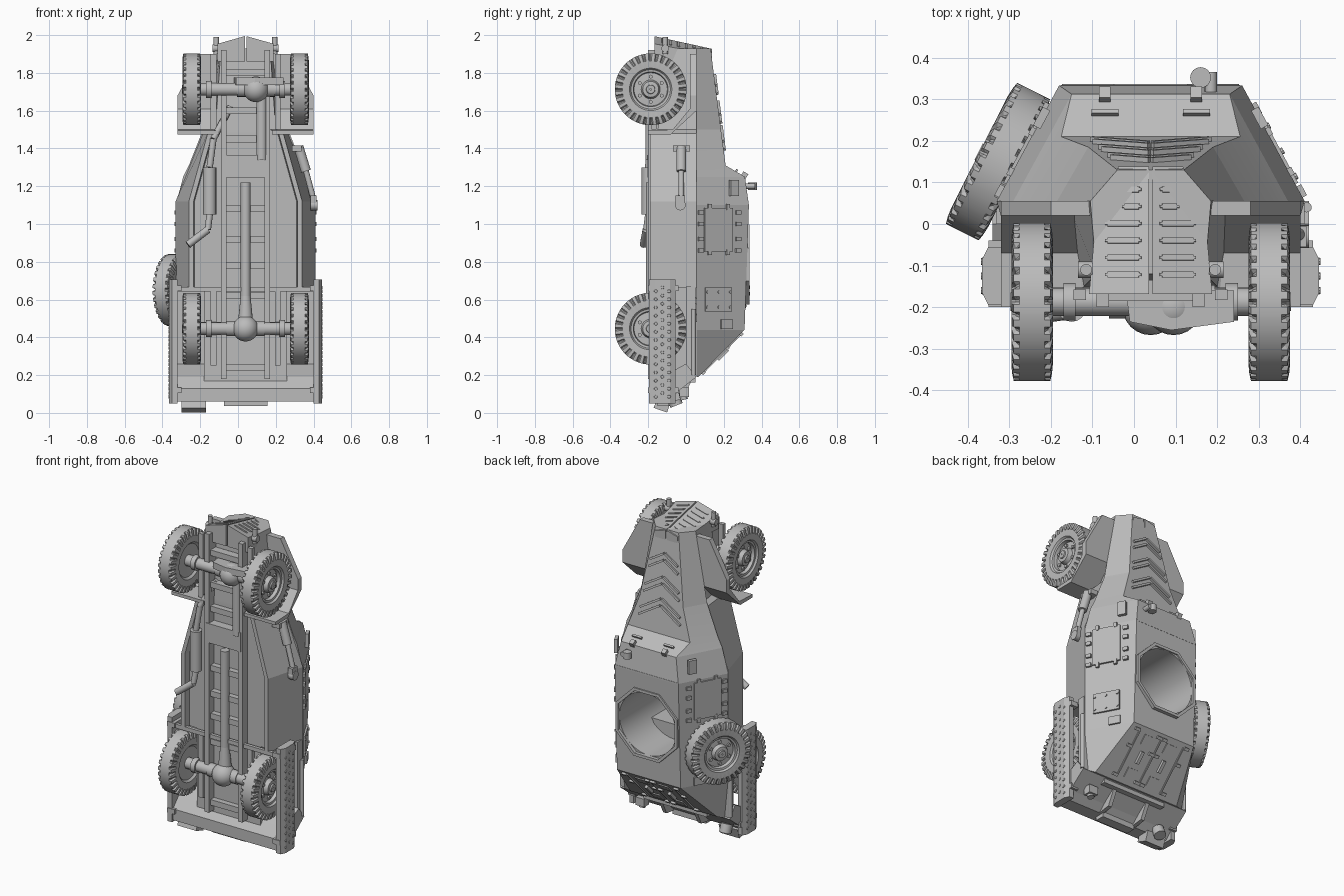
import bpy, bmesh, math
from mathutils import Matrix, Vector

CUBE = bpy.data.objects.get("Cube")
if CUBE:
    bpy.data.objects.remove(CUBE)

CX = 0.04  # vehicle centreline
paint = bpy.data.materials.new("grey_paint")
paint.use_nodes = True
paint.diffuse_color = (0.5, 0.5, 0.5, 1)
paint.node_tree.nodes["Principled BSDF"].inputs["Base Color"].default_value = (0.5, 0.5, 0.5, 1)


def finish(bm, name, smooth=False):
    bmesh.ops.recalc_face_normals(bm, faces=bm.faces)
    mesh = bpy.data.meshes.new(name)
    bm.to_mesh(mesh)
    bm.free()
    mesh.materials.append(paint)
    ob = bpy.data.objects.new(name, mesh)
    ob.location.x = CX
    bpy.context.collection.objects.link(ob)
    bpy.ops.object.select_all(action='DESELECT')
    ob.select_set(True)
    bpy.context.view_layer.objects.active = ob
    if smooth:
        bpy.ops.object.shade_smooth_by_angle(angle=math.radians(28))
    return ob


def frame(origin, u, n):
    """Placement whose local x runs along u and local z along n."""
    u, n = Vector(u).normalized(), Vector(n).normalized()
    v = n.cross(u).normalized()
    n = u.cross(v)
    return Matrix.Translation(origin) @ Matrix((u, v, n)).transposed().to_4x4()


def boxes(name, items):
    bm = bmesh.new()
    for m, size in items:
        if not isinstance(m, Matrix):
            m = Matrix.Translation(m)
        bmesh.ops.create_cube(bm, size=1, matrix=m @ Matrix.Diagonal((*size, 1)))
    return finish(bm, name)


def rods(name, items, seg=16):
    bm = bmesh.new()
    for a, b, r, *r2 in items:
        a, b = Vector(a), Vector(b)
        m = Matrix.Translation((a + b) / 2) @ (b - a).to_track_quat('Z', 'Y').to_matrix().to_4x4()
        bmesh.ops.create_cone(bm, cap_ends=True, segments=seg, radius1=r, radius2=r2[0] if r2 else r,
                              depth=(b - a).length, matrix=m)
    return finish(bm, name, True)


def loft(name, rings, closed=False, smooth=False):
    bm = bmesh.new()
    vs = [[bm.verts.new(p) for p in ring] for ring in rings]
    n = len(vs[0])
    for k in range(len(vs) - (0 if closed else 1)):
        a, b = vs[k], vs[(k + 1) % len(vs)]
        for i in range(n):
            bm.faces.new((a[i], a[(i + 1) % n], b[(i + 1) % n], b[i]))
    if not closed:
        bm.faces.new(vs[0])
        bm.faces.new(vs[-1])
    return finish(bm, name, smooth)


# Hull: faceted upper armour and tapered lower tub with a recessed belly
BELT = 0.055
upper = [(1.93, .145, .08, .13), (1.5, .225, .15, .185), (1.31, .30, .215, .21),
         (1.25, .33, .19, .312), (1.1, .37, .22, .333), (.44, .37, .22, .31), (.19, .345, .3, .065)]
lower = [(1.93, .145, .13, -.12), (1.5, .2, .16, -.15), (1.48, .225, .2, -.19),
         (1.12, .37, .3, -.19), (.66, .37, .3, -.19)]
hull = loft("upper_hull", [[(b, BELT, z), (r, y, z), (-r, y, z), (-b, BELT, z)] for z, b, r, y in upper])
tub_rings = []
for z, b, f, y in lower:
    side_pts = [(b, BELT), (f, y), (f - .025, y), (f - .03, max(y, -.15))]
    tub_rings.append([(x, v, z) for x, v in side_pts] + [(-x, v, z) for x, v in reversed(side_pts)])
tub = loft("lower_hull", tub_rings)

# Round turret opening
HZ = 0.785
cutter = rods("turret_cutter", [((0, -.12, HZ), (0, .5, HZ), .195)], seg=64)
cutter.hide_render = True
for ob in (hull, tub):
    bpy.context.view_layer.objects.active = ob
    mod = ob.modifiers.new("opening", 'BOOLEAN')
    mod.operation, mod.solver, mod.object = 'DIFFERENCE', 'EXACT', cutter
    bpy.ops.object.modifier_apply(modifier=mod.name)
    bpy.ops.object.select_all(action='DESELECT')
    ob.select_set(True)
    bpy.ops.object.shade_smooth_by_angle(angle=math.radians(7))
bpy.data.objects.remove(cutter)


def ring(r, y, n):
    turns = [2 * math.pi * (i + .5) / n for i in range(n)]
    return [(r * math.cos(a), y, HZ + r * math.sin(a)) for a in turns]


loft("turret_rim", [ring(.230, .30, 8), ring(.230, .337, 8), ring(.211, .337, 8), ring(.211, .30, 8)], closed=True)

# Rear body: floor between the wheels, wheel-arch roof, sill and bumper tail
boxes("rear_floor", [((0, -.05, .42), (.44, .20, .52)), ((0, .025, .43), (.74, .05, .48)),
                     ((0, -.18, .655), (.73, .02, .025))])
tail = [(.055, .19), (-.06, .10), (-.10, .06), (-.185, .06), (-.185, .13), (-.13, .19), (0, .26)]
loft("tail", [[(x, y, z) for y, z in tail] for x in (-.38, .38)])

# Front mudguards: bent plates with the front outer corner cut away
guard = [(.055, 1.9), (.055, 1.6), (-.08, 1.475), (-.2, 1.475), (-.2, 1.495), (-.07, 1.5), (.02, 1.61), (.02, 1.9)]
for s in (-1, 1):
    ob = loft("front_mudguard", [[(s * x, y, z) for y, z in guard] for x in (.14, .36)])
    bm = bmesh.new()
    bm.from_mesh(ob.data)
    cut = bmesh.ops.bisect_plane(bm, geom=bm.verts[:] + bm.edges[:] + bm.faces[:], plane_co=(s * .36, 0, 1.68),
                                 plane_no=(s * .22, 0, .12), clear_outer=True)
    bmesh.ops.holes_fill(bm, edges=[e for e in cut["geom_cut"] if isinstance(e, bmesh.types.BMEdge)])
    bm.to_mesh(ob.data)
    bm.free()


# Pointed grille of two panels with raised rounded slots
def nose_z(x, y):
    return 1.93 + (.13 - y) * .22 - abs(x) * .28


half = [(.004, .138), (.078, .138), (.105, .05), (.13, .03), (.148, -.168), (.004, -.168)]
slots = []
for s in (-1, 1):
    loft("grille_panel", [[(s * x, y, 1.86) for x, y in half], [(s * x, y, nose_z(x, y)) for x, y in half]])
    for i in range(6):
        y, w = .083 - i * .041, .036 if i < 2 else .078
        x = s * (.045 if i < 2 else .065)
        m = frame((x, y, nose_z(x, y)), (1, 0, -s * .28), (s * .28, .22, 1))
        slots.append((m, (w, .014, .008)))
        slots.append((m, (w + .012, .007, .008)))
boxes("grille_slots", slots)
rods("tow_hooks", [((s * .155, -.11, 1.9), (s * .155, -.11, 1.99), .014) for s in (-1, 1)]
     + [((s * .14, -.11, 1.93), (s * .175, -.11, 1.93), .02) for s in (-1, 1)])

# Chevron louvres in pairs on the bonnet
louvres = []
for z in (1.79, 1.75, 1.65, 1.61, 1.52, 1.48):
    w = .075 + (1.93 - z) * .16
    rise = .128 * .6
    for s in (-1, 1):
        p = (s * w * .5, .135 + (1.93 - z + w * .3) * .128, z - w * .3)
        louvres.append((frame(p, (s, rise, -.6), (0, 1, .128)), (w * 1.1, .013, .014)))
boxes("bonnet_louvres", louvres)

# Windscreen flaps, roof seam, side flaps and periscope
boxes("vision_flaps", [(frame((s * .11, .268, 1.283), (1, 0, 0), (0, .06, .1)), (.065, .012, .014)) for s in (-1, 1)]
      + [(frame((s * .11, .308, 1.256), (1, 0, 0), (0, .06, .1)), (.028, .03, .035)) for s in (-1, 1)]
      + [((0, .331, 1.1), (.43, .006, .01))]
      + [(frame((s * .262, .255, 1.19), (0, 0, 1), (s * .28, .15, .1)), (.085, .05, .02)) for s in (-1, 1)])
rods("periscope", [((.12, .352, 1.18), (.12, .352, 1.22), .025), ((.145, .30, 1.2), (.145, .365, 1.2), .015)])

# Side doors, hinges, bolted plates and rear grab tubes
for s in (-1, 1):
    def side(t, z, lift=0.002):
        p = Vector((s * (.37 - .15 * t), BELT + .275 * t, z)) + Vector((s * .28, .15, 0)).normalized() * lift
        return frame(p, (0, 0, 1), (s * .28, .15, 0))
    parts = [(side(.42, .97), (.23, .17, .012)), (side(.42, .60), (.125, .16, .012)),
             (side(.58, .47), (.05, .07, .01))]
    parts += [(side(t, z), (.022, .03, .02)) for t in (.08, .8) for z in (.86, .92, 1.0, 1.06)]
    parts += [(side(t, z), (.03, .02, .018)) for t in (.25, .6) for z in (.85, 1.09)]
    boxes("side_doors", parts)
    rods("plate_bolts", [(side(t, z, 0).translation, side(t, z, .014).translation, .008)
                         for t in (.2, .42, .64) for z in (.56, .64)], seg=8)
    rods("grab_tube", [((s * .375, .04, .2), (s * .375, .04, .55), .012)])

    # Perforated sand channel
    chan = [(.36, -.055), (.39, -.055), (.405, -.085), (.405, -.165), (.39, -.195), (.36, -.195)]
    loft("sand_channel", [[(s * x, y, z) for x, y in chan] for z in (.05, .705)])
    rods("channel_rims", [((s * .40, y, .085 + .043 * i + o), (s * .408, y, .085 + .043 * i + o), .011, .008)
                          for i in range(14) for y, o in ((-.16, 0), (-.125, .02), (-.09, 0))], seg=8)
    boxes("channel_brackets", [((s * .365, -.12, z), (.05, .16, .03)) for z in (.12, .66)])

# Jack on one side
rods("jack", [((.28, -.025, 1.41), (.32, -.025, 1.28), .026), ((.32, -.025, 1.28), (.36, -.025, 1.13), .015),
              ((.345, -.03, 1.1), (.38, -.03, 1.1), .028)])
boxes("jack_head", [((.27, -.025, 1.4), (.05, .09, .03)), ((.36, -.03, 1.12), (.03, .05, .06))])

# Rear slope: seams, panels, handles; tow gussets and tail boxes below
rear_n = Vector((0, .25, -.245))


def rear(x, t, lift=.002):
    return frame(Vector((x, .31 - .245 * t, .44 - .25 * t)) + rear_n.normalized() * lift, (1, 0, 0), rear_n)


items = [(rear(x, .5), (.008, .30, .01)) for x in (-.16, 0, .16)]
items += [(rear(s * .08, t), (.07, .06, .008)) for s in (-1, 1) for t in (.2, .8)]
items += [(rear(s * .08, .5, .008), (.02, .075, .02)) for s in (-1, 1)]
items += [(rear(x, t, .005), (.03, .018, .014)) for x in (-.18, -.02, .02, .18) for t in (.08, .38, .9)]
boxes("rear_hatch", items)
for x in (-.12, .12):
    loft("tow_gusset", [[(x + d, .04, .19), (x + d, -.02, .07), (x + d, -.1, .06)] for d in (-.012, .012)])
boxes("tail_boxes", [(frame((-.275, -.125, .045), (1, 0, 0), (0, .35, 1)), (.13, .075, .065)),
                     ((0, -.12, .055), (.23, .06, .035)), ((.27, -.01, .11), (.06, .05, .05))])
rods("tail_lamp", [((-.275, -.07, .09), (-.275, -.05, .04), .035), ((.27, -.02, .11), (.27, -.01, .07), .02)])


# Wheels with narrow shoulder notches, stepped rims and bolted hubs
def wheel(name, m):
    prof = [(-.03, .07), (-.035, .10), (-.047, .112), (-.05, .15), (-.048, .172), (-.044, .19), (-.030, .19),
            (.030, .19), (.044, .19), (.048, .172), (.05, .15), (.047, .112), (.036, .104), (.034, .092), (.014, .088)]
    prof += [(.016, .05), (.042, .042), (.044, .024), (.052, .022), (.052, .004), (-.03, .004)]
    n = 192
    rings = []
    for k in range(n):
        a = 2 * math.pi * k / n
        pts = []
        for h, r in prof:
            if k % 6 < 2 and r > .17 and abs(h) > .035:
                r -= .013
                h *= .86
            pts.append(m @ Vector((r * math.cos(a), r * math.sin(a), h)))
        rings.append(pts)
    loft(name, rings, closed=True, smooth=True)
    spots = [Vector((.067 * math.cos(k * math.pi / 3), .067 * math.sin(k * math.pi / 3), 0)) for k in range(6)]
    rods(name + "_bolts", [(m @ p, m @ (p + Vector((0, 0, .026))), .011) for p in spots], seg=6)


WY = -.187
for s in (-1, 1):
    for end, z in (("front", 1.713), ("rear", .446)):
        wheel(end + "_wheel", frame((s * .285, WY, z), (0, 0, 1), (s, 0, 0)))
wheel("spare_wheel", frame((-.367, .15, .65), (0, 0, 1), (-.89, .45, 0)))
rods("spare_mount", [((-.315, .123, .65), (-.36, .147, .65), .04)])

# Axles, differentials, drive shafts and exhaust
for end, z, x in (("front", 1.713, .055), ("rear", .446, 0)):
    rods(end + "_axle", [((-.26, WY, z), (.26, WY, z), .034), ((x - .1, WY, z), (x + .1, WY, z), .04)]
         + [((s * .18, WY, z), (s * .21, WY, z), .045) for s in (-1, 1)])
    bm = bmesh.new()
    bmesh.ops.create_uvsphere(bm, u_segments=24, v_segments=14, radius=.068,
                              matrix=Matrix.Translation((x, WY - .012, z)))
    finish(bm, end + "_differential", True)
rods("drive_shafts", [((0, WY, .48), (0, WY, 1.22), .026), ((0, WY, .48), (0, WY, .62), .04, .026),
                      ((.085, WY, 1.34), (.085, WY, 1.7), .028)])
rods("exhaust", [((-.19, -.2, 1.05), (-.19, -.2, 1.30), .035), ((-.19, -.2, 1.3), (-.17, -.19, 1.45), .017),
                 ((-.17, -.19, 1.45), (-.08, -.15, 1.62), .017), ((-.19, -.2, 1.05), (-.2, -.21, .97), .017),
                 ((-.2, -.21, .97), (-.305, -.225, .89), .02)])

# Chassis rails, cross members, transfer case and springs
frame_parts = [((s * .115, -.165, 1.05), (.03, .07, 1.74)) for s in (-1, 1)]
frame_parts += [((0, -.16, z), (.22, .05, .035)) for z in (.24, .62, .78, .92, 1.08, 1.45, 1.6, 1.8)]
frame_parts += [((0, -.17, 1.305), (.24, .07, .12))]
frame_parts += [((s * .17, -.17, z), (.03, .025, .4)) for s in (-1, 1) for z in (.45, 1.70)]
boxes("chassis", frame_parts)
loft("front_guard", [[(-.06, -.16, z), (.2, -.16, z), (.2, -.235, z), (.05, -.255, z), (-.05, -.235, z)]
                     for z in (1.735, 1.775)])
